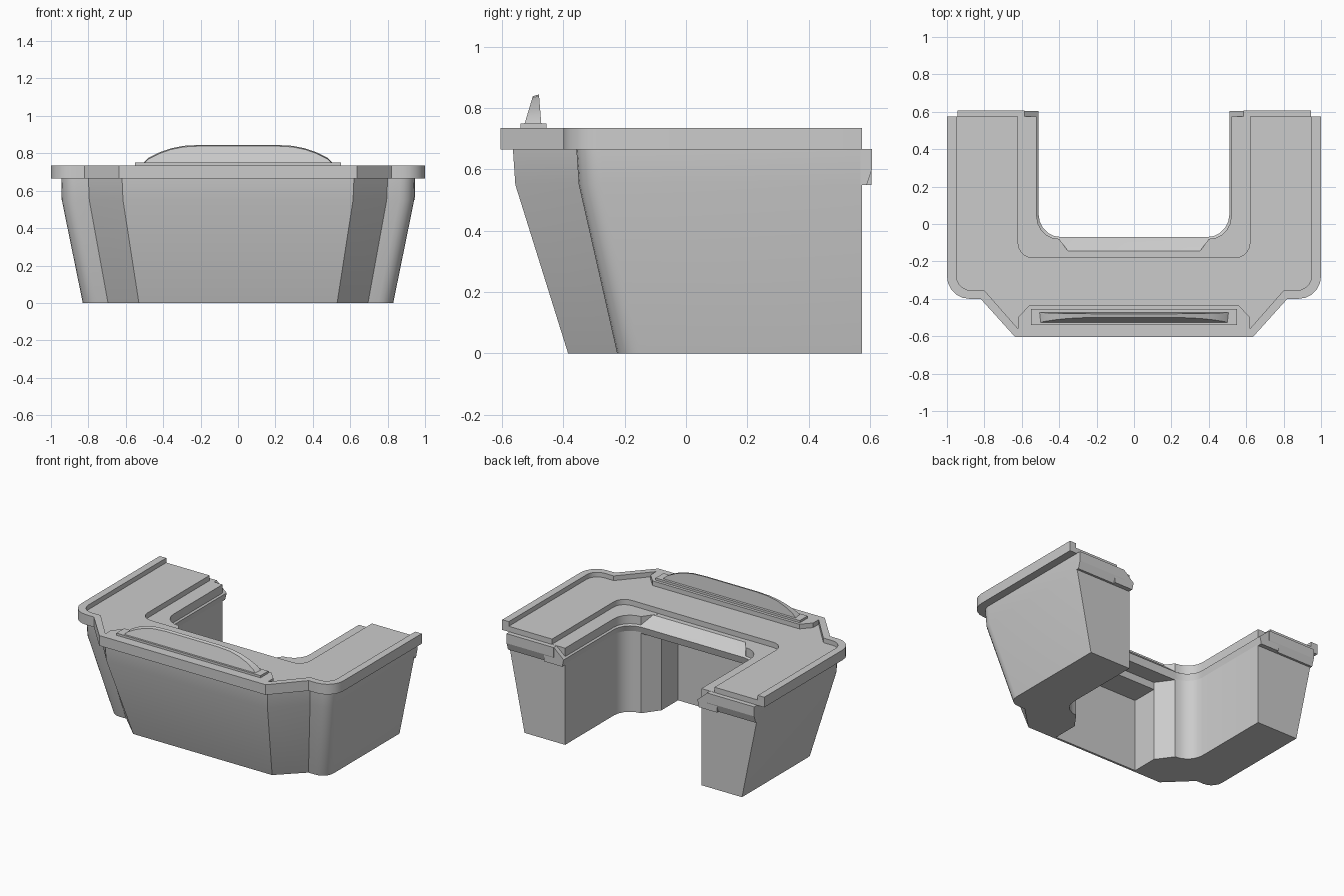
import bpy, bmesh
from math import sin, cos, radians

if "Cube" in bpy.data.objects:
    bpy.data.objects.remove(bpy.data.objects["Cube"])


def finish(name, bm, smooth=True):
    bmesh.ops.recalc_face_normals(bm, faces=bm.faces[:])
    me = bpy.data.meshes.new(name)
    bm.to_mesh(me)
    bm.free()
    ob = bpy.data.objects.new(name, me)
    bpy.context.collection.objects.link(ob)
    if smooth:
        bpy.ops.object.select_all(action='DESELECT')
        bpy.context.view_layer.objects.active = ob
        ob.select_set(True)
        bpy.ops.object.shade_smooth_by_angle(angle=radians(35))
    return ob


def loft(name, rings, closed=False, smooth=True):
    """Skin equal-length closed rings; cap the ends unless the rings form a loop."""
    bm = bmesh.new()
    vs = [[bm.verts.new(p) for p in r] for r in rings]
    n = len(rings[0])
    pairs = list(zip(vs, vs[1:])) + ([(vs[-1], vs[0])] if closed else [])
    for a, b in pairs:
        for i in range(n):
            j = (i + 1) % n
            bm.faces.new((a[i], a[j], b[j], b[i]))
    if not closed:
        bm.faces.new(vs[0])
        bm.faces.new(vs[-1])
    return finish(name, bm, smooth)


def prism(name, outline, z0, z1, smooth=True):
    return loft(name, [[(x, y, z) for x, y in outline] for z in (z0, z1)], smooth=smooth)


def box(name, x, y0, y1, z0, z1):
    return prism(name, [(-x, y0), (x, y0), (x, y1), (-x, y1)], z0, z1, False)


def mirrored(half):
    """Half outline on +x, running from the rear to the middle, then back on -x."""
    return half + [(-x, y) for x, y in reversed(half)]


def arc(cx, cy, r, a0, a1, n=5):
    return [(cx + r * cos(radians(a0 + (a1 - a0) * i / n)),
             cy + r * sin(radians(a0 + (a1 - a0) * i / n))) for i in range(n + 1)]


def outer(x, y_end, y_ear, r, knee, front):
    return mirrored([(x, y_end)] + arc(x - r, y_ear + r, r, 0, -90) + [knee, front])


def hole(off, y_end, r=0.12):
    w, y = 0.51 + off, -0.07 - off
    return mirrored([(w, y_end)] + arc(w - r, y + r, r, 0, -90))


def u_shape(out, inn):
    return out + inn[::-1]


# Tapered counter body
END = 0.575
inner = mirrored([(0.52, END)] + arc(0.40, 0.04, 0.12, 0, -90) + [(0.32, -0.19)])
levels = [
    (0.0, outer(0.83, END, -0.225, 0.08, (0.695, -0.225), (0.53, -0.385))),
    (0.55, outer(0.942, END, -0.35, 0.08, (0.795, -0.35), (0.615, -0.557))),
    (0.667, outer(0.945, END, -0.358, 0.08, (0.80, -0.358), (0.62, -0.565)))]
body = loft("counter_body", [[(x, y, z) for x, y in u_shape(o, inner)] for z, o in levels])

# Knee recess behind the front panel
cutter = box("knee_recess_cutter", 0.32, -0.37, -0.10, -0.1, 0.5)
cutter.hide_render = True
cutter.hide_viewport = True
mod = body.modifiers.new("knee_recess", 'BOOLEAN')
mod.operation = 'DIFFERENCE'
mod.solver = 'EXACT'
mod.object = cutter

# Worktop with a raised outer rim
rim_out = outer(1.0, END, -0.40, 0.12, (0.82, -0.40), (0.635, -0.605))
prism("worktop", u_shape(rim_out, hole(0.11, END, 0.08)), 0.665, 0.703)
rim_in = mirrored([(0.95, END)] + arc(0.87, -0.275, 0.08, 0, -90)
                  + [(0.80, -0.355), (0.62, -0.56), (0.62, -0.50), (0.56, -0.435)])
prism("raised_rim", u_shape(rim_out, rim_in), 0.70, 0.735)

# Sloped lip around the inside of the counter
profile = [(0.15, 0.666), (0.075, 0.666), (0.0, 0.60), (0.012, 0.55), (0.15, 0.55)]
paths = [(hole(off, 0.605, 0.12 if off < 0.05 else 0.09), z) for off, z in profile]
loft("inner_lip", [[(*p[i], z) for p, z in paths] for i in range(len(paths[0][0]))])

# Bands across the arm ends
for s, side in ((1, "right"), (-1, "left")):
    section = [(0.57, 0.55), (0.59, 0.55), (0.607, 0.60), (0.607, 0.666), (0.57, 0.666)]
    loft(side + "_end_band", [[(s * x, y, z) for y, z in section] for x in (0.585, 0.945)],
         smooth=False)

# Raised display fin on a base plate
box("fin_base", 0.55, -0.54, -0.455, 0.733, 0.75)
edge = mirrored([(0.51, 0.745), (0.48, 0.775), (0.42, 0.805), (0.36, 0.826), (0.29, 0.84), (0.20, 0.845)])
front = [(x, -0.53 + 0.30 * (z - 0.745), z - 0.006) for x, z in edge]
back = [(x, -0.472 - 0.08 * (z - 0.745), z) for x, z in edge]
loft("display_fin", [front, back])
